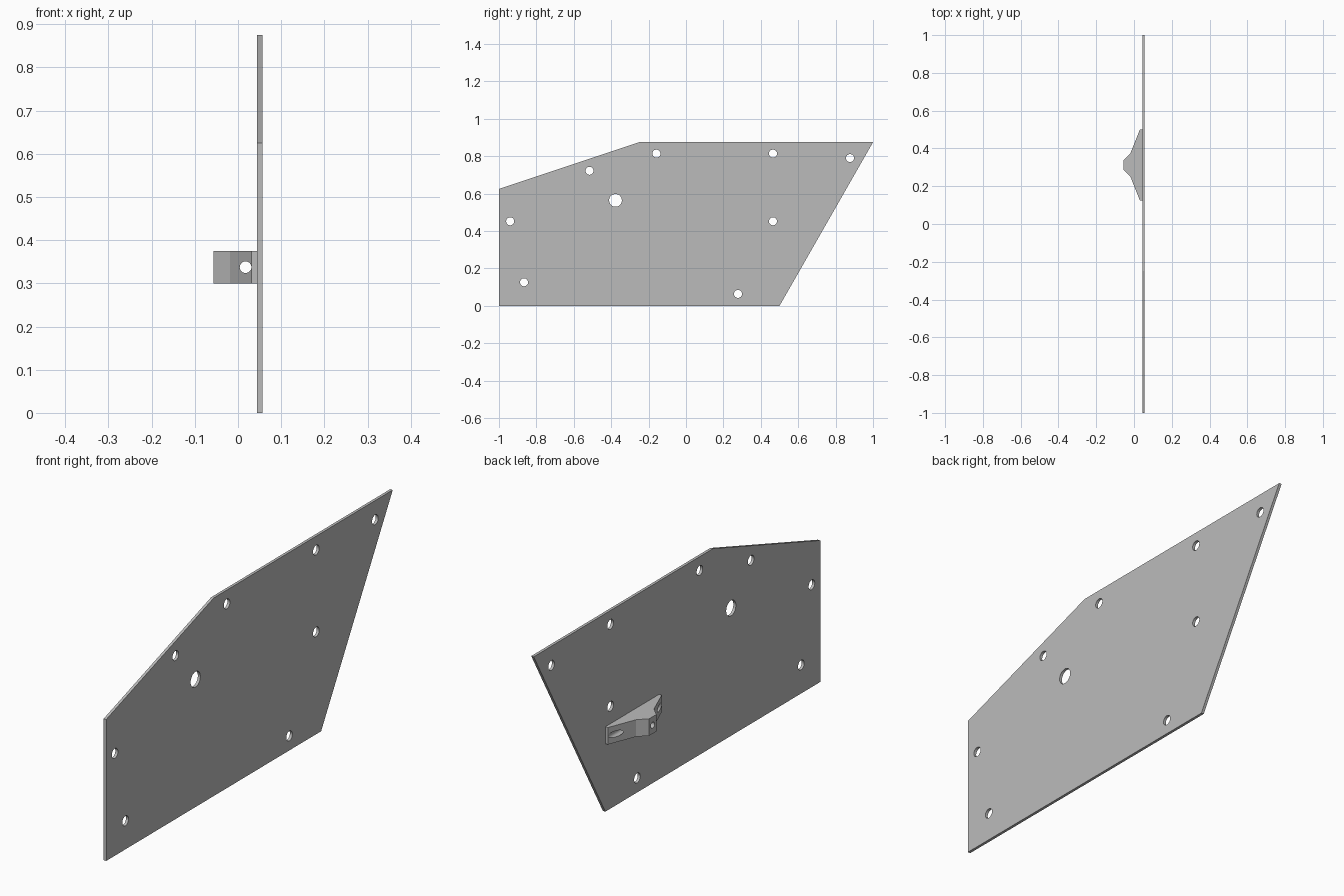
import bpy, bmesh, math
from mathutils import Matrix, Vector

if "Cube" in bpy.data.objects:
    bpy.data.objects.remove(bpy.data.objects["Cube"], do_unlink=True)

grey = bpy.data.materials.new("plain grey")
grey.use_nodes = True
colour = (0.5, 0.5, 0.5, 1)
grey.diffuse_color = colour
grey.node_tree.nodes["Principled BSDF"].inputs["Base Color"].default_value = colour


def finish(bm, name):
    bmesh.ops.recalc_face_normals(bm, faces=bm.faces)
    mesh = bpy.data.meshes.new(name)
    bm.to_mesh(mesh)
    bm.free()
    mesh.materials.append(grey)
    obj = bpy.data.objects.new(name, mesh)
    bpy.context.collection.objects.link(obj)
    return obj


def prism(name, outline, offset):
    """Extrude a flat outline along the offset vector."""
    bm = bmesh.new()
    face = bm.faces.new([bm.verts.new(p) for p in outline])
    ext = bmesh.ops.extrude_face_region(bm, geom=[face])
    moved = [v for v in ext["geom"] if isinstance(v, bmesh.types.BMVert)]
    bmesh.ops.translate(bm, verts=moved, vec=offset)
    return finish(bm, name)


def drill(obj, holes):
    """Cut cylinders given as (centre, axis, radius, length)."""
    cutters = []
    for centre, axis, radius, length in holes:
        bm = bmesh.new()
        turn = Vector((0, 0, 1)).rotation_difference(Vector(axis)).to_matrix().to_4x4()
        bmesh.ops.create_cone(bm, cap_ends=True, segments=32, radius1=radius,
                              radius2=radius, depth=length,
                              matrix=Matrix.Translation(centre) @ turn)
        cutter = finish(bm, "hole_cutter")
        cutter.hide_render = True
        mod = obj.modifiers.new("hole", 'BOOLEAN')
        mod.operation = 'DIFFERENCE'
        mod.solver = 'EXACT'
        mod.object = cutter
        cutters.append(cutter)
    bpy.context.view_layer.update()
    graph = bpy.context.evaluated_depsgraph_get()
    cut_mesh = bpy.data.meshes.new_from_object(obj.evaluated_get(graph))
    obj.modifiers.clear()
    obj.data = cut_mesh
    for cutter in cutters:
        bpy.data.objects.remove(cutter, do_unlink=True)
    # Smooth hole walls, keep the plate and bracket edges crisp
    bpy.ops.object.select_all(action='DESELECT')
    obj.select_set(True)
    bpy.context.view_layer.objects.active = obj
    bpy.ops.object.shade_smooth_by_angle(angle=math.radians(15))


INNER, OUTER = 0.0438, 0.0563
X, Y = (1, 0, 0), (0, 1, 0)

# Side plate: five-sided sheet with bolt holes and one larger hole
outline = [(-1, 0), (0.5, 0), (1, 0.875), (-0.25, 0.875), (-1, 0.625)]
plate = prism("side_plate", [(INNER, y, z) for y, z in outline], (OUTER - INNER, 0, 0))
bolts = [(-0.94, 0.452), (-0.866, 0.126), (-0.516, 0.722), (-0.158, 0.814),
         (0.465, 0.814), (0.877, 0.79), (0.465, 0.452), (0.278, 0.064)]
plate_holes = [((0.05, y, z), X, 0.0215, 0.1) for y, z in bolts]
plate_holes.append(((0.05, -0.377, 0.564), X, 0.034, 0.1))
drill(plate, plate_holes)

# Bracket: tapered block on the inner face, mirrored about its middle
MID, BASE, HEIGHT = 0.3125, 0.3, 0.075
half = [(INNER, 0.1875), (0.031, 0.1875), (-0.0187, 0.0625), (-OUTER, 0.025)]
profile = [(x, MID + y, BASE) for x, y in half]
profile += [(x, MID - y, BASE) for x, y in reversed(half)]
bracket = prism("bracket", profile, (0, 0, HEIGHT))
centre_z = BASE + HEIGHT / 2
drill(bracket, [((0.0175, MID, centre_z), Y, 0.0135, 0.6),
                ((0, MID, centre_z), X, 0.0135, 0.2)])
